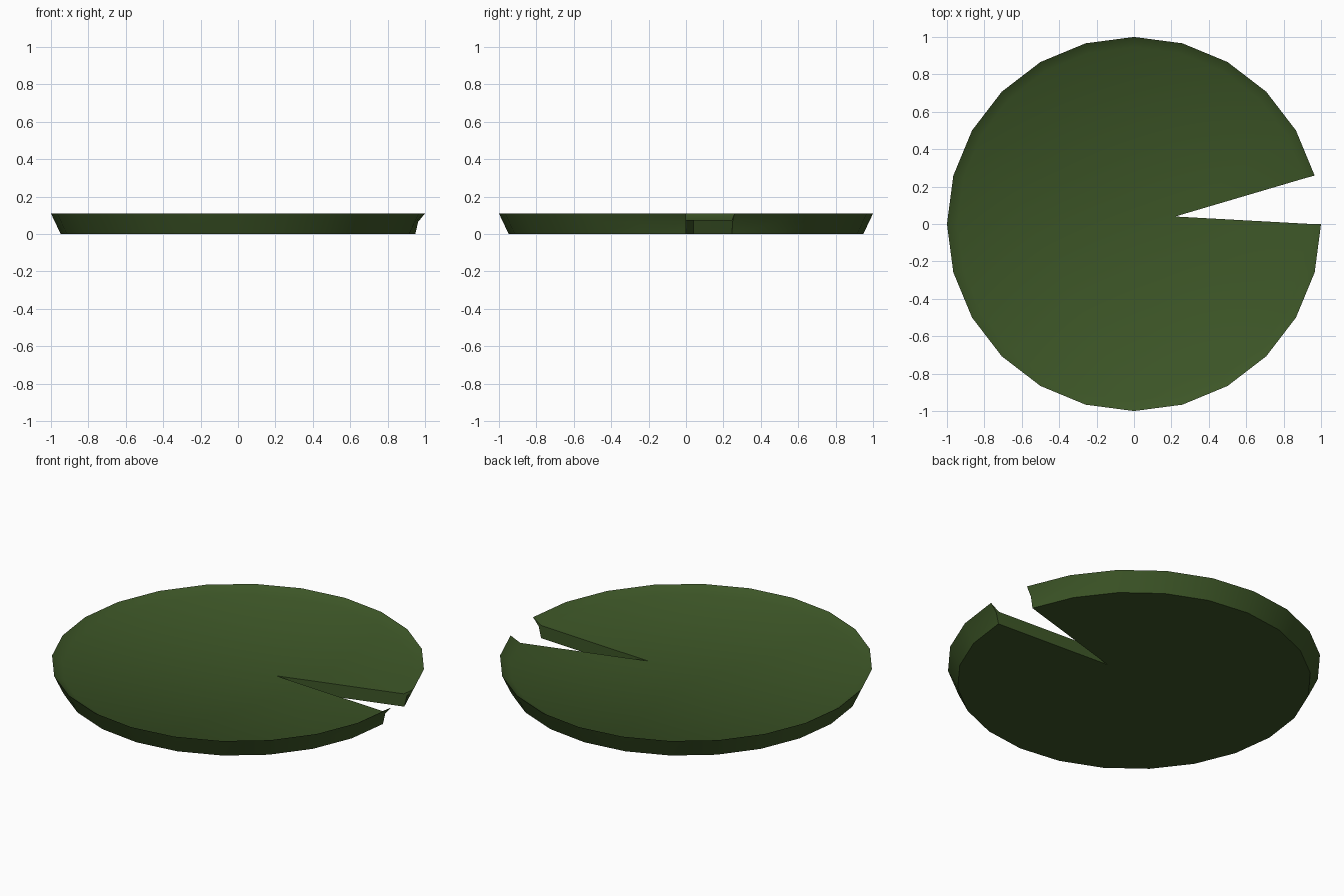
import bpy, bmesh, math

if "Cube" in bpy.data.objects:
    bpy.data.objects.remove(bpy.data.objects["Cube"])

SIDES = 24
TIP = (0.22, 0.04)

bm = bmesh.new()


def ring(radius, z, end_radius=None):
    """Open ring of points, leaving out the wedge between 0 and 15 degrees."""
    pts = []
    for i in range(1, SIDES + 1):
        a = 2 * math.pi * i / SIDES
        r = end_radius if end_radius and i in (1, SIDES) else radius
        pts.append(bm.verts.new((r * math.cos(a), r * math.sin(a), z)))
    return pts


# Section of the pad: underside, flaring side (pinched at the notch), rim, inner lip
bottom = ring(0.948, 0.0)
mid = ring(0.979, 0.065, 0.963)
rim = ring(1.0, 0.11)
lip = ring(0.945, 0.075)
tip_low = bm.verts.new((*TIP, 0.0))
tip_top = bm.verts.new((*TIP, 0.075))

# Outer side and raised rim
for low, high in ((bottom, mid), (mid, rim), (rim, lip)):
    for i in range(SIDES - 1):
        bm.faces.new((low[i], low[i + 1], high[i + 1], high[i]))

# Dished top and flat underside
bm.faces.new(lip + [tip_top])
bm.faces.new(bottom + [tip_low])

# Notch walls with their rim ends
for e in (0, -1):
    bm.faces.new((lip[e], tip_top, tip_low, bottom[e]))
    bm.faces.new((rim[e], lip[e], mid[e]))
    bm.faces.new((lip[e], bottom[e], mid[e]))

bmesh.ops.recalc_face_normals(bm, faces=bm.faces)
mesh = bpy.data.meshes.new("lily_pad")
bm.to_mesh(mesh)
bm.free()

pad = bpy.data.objects.new("lily_pad", mesh)
bpy.context.collection.objects.link(pad)

green = bpy.data.materials.new("dark leaf green")
green.diffuse_color = (0.046, 0.092, 0.020, 1)
green.use_nodes = True
green.node_tree.nodes["Principled BSDF"].inputs["Base Color"].default_value = green.diffuse_color
mesh.materials.append(green)

# Smooth over the shallow lip, sharp at the rim and notch
bpy.context.view_layer.objects.active = pad
pad.select_set(True)
bpy.ops.object.shade_smooth_by_angle(angle=math.radians(40))
